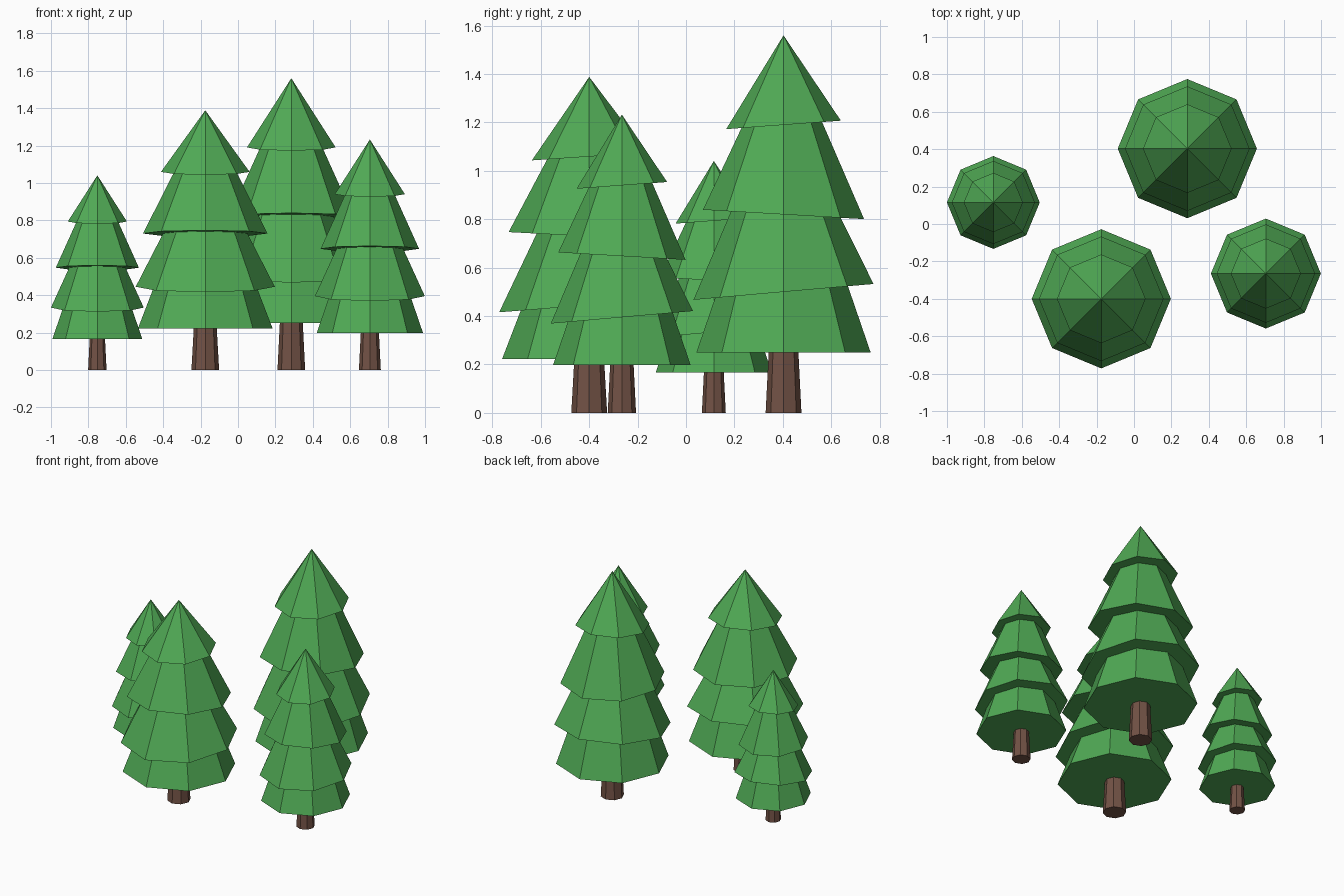
import bpy, bmesh, math

if "Cube" in bpy.data.objects:
    bpy.data.objects.remove(bpy.data.objects["Cube"])

def material(name, color):
    m = bpy.data.materials.new(name)
    m.diffuse_color = color
    m.use_nodes = True
    m.node_tree.nodes["Principled BSDF"].inputs["Base Color"].default_value = m.diffuse_color
    return m

GREEN = material("needles", (0.08, 0.40, 0.09, 1))
BROWN = material("bark", (0.17, 0.085, 0.06, 1))

# Full-size tiers: bottom z, bottom radius, top z, top radius, rim slope along y
TIERS = [
    (0.25, 0.360, 0.60, 0.24, 0.0),
    (0.50, 0.372, 0.92, 0.18, 0.088),
    (0.82, 0.333, 1.27, 0.13, -0.058),
    (1.19, 0.237, 1.56, 0.0, 0.074),
]

# Trees: name, x, y, width scale, height scale
TREES = [
    ("tall_tree", 0.285, 0.403, 1.0, 1.0),
    ("wide_tree", -0.175, -0.400, 1.0, 0.89),
    ("medium_tree", 0.705, -0.265, 0.79, 0.79),
    ("small_tree", -0.752, 0.115, 0.667, 0.667),
]

def octagon_cone(name, tier, tree, mat):
    """Eight-sided closed cone whose bottom rim may slope along y."""
    z0, r0, z1, r1, slope = tier
    _, x, y, w, h = tree
    bm = bmesh.new()

    def ring(r, z, s):
        pts = []
        for i in range(8):
            a = math.radians(45 * i)
            px, py = r * math.cos(a), r * math.sin(a)
            pts.append(bm.verts.new((px * w, py * w, (z + s * py) * h)))
        return pts

    low = ring(r0, z0, slope)
    bm.faces.new(low[::-1])
    if r1 > 0:
        high = ring(r1, z1, 0)
        bm.faces.new(high)
        for i in range(8):
            j = (i + 1) % 8
            bm.faces.new((low[i], low[j], high[j], high[i]))
    else:
        tip = bm.verts.new((0, 0, z1 * h))
        for i in range(8):
            bm.faces.new((low[i], low[(i + 1) % 8], tip))
    mesh = bpy.data.meshes.new(name)
    bm.to_mesh(mesh)
    bm.free()
    mesh.materials.append(mat)
    ob = bpy.data.objects.new(name, mesh)
    ob.location = (x, y, 0)
    bpy.context.collection.objects.link(ob)

for tree in TREES:
    # Trunk
    octagon_cone(tree[0] + "_trunk", (0, 0.074, 0.32, 0.058, 0), tree, BROWN)
    # Foliage tiers
    for n, tier in enumerate(TIERS, 1):
        octagon_cone(f"{tree[0]}_foliage_{n}", tier, tree, GREEN)
